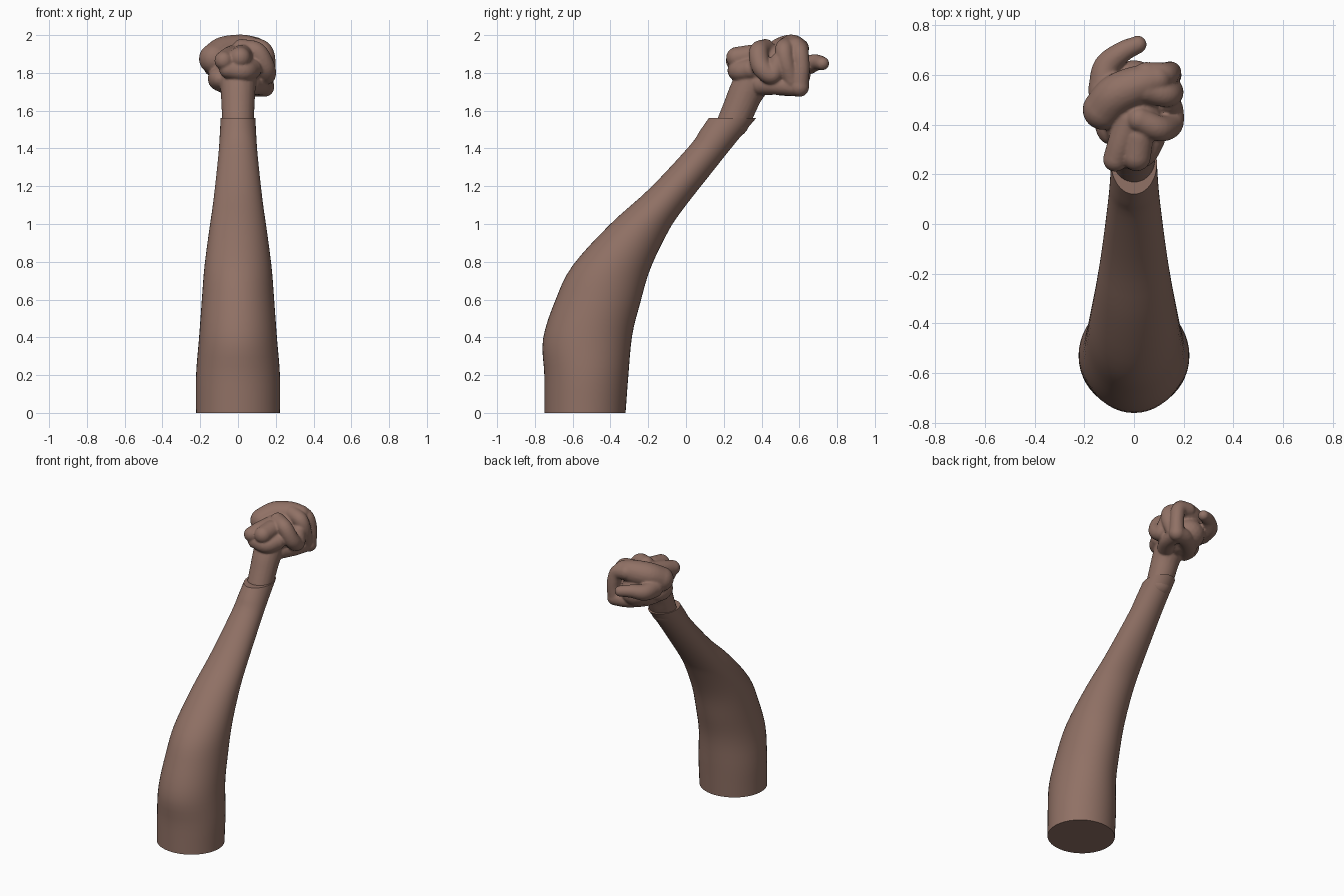
import bpy, bmesh, math
from mathutils import Vector, Matrix

if "Cube" in bpy.data.objects:
    bpy.data.objects.remove(bpy.data.objects["Cube"])

skin = bpy.data.materials.new("brown skin")
skin.diffuse_color = (0.28, 0.165, 0.13, 1)
skin.use_nodes = True
skin.node_tree.nodes["Principled BSDF"].inputs["Base Color"].default_value = skin.diffuse_color


def finish(bm, name):
    bmesh.ops.recalc_face_normals(bm, faces=bm.faces)
    me = bpy.data.meshes.new(name)
    bm.to_mesh(me)
    bm.free()
    me.materials.append(skin)
    ob = bpy.data.objects.new(name, me)
    bpy.context.collection.objects.link(ob)
    bpy.ops.object.select_all(action='DESELECT')
    bpy.context.view_layer.objects.active = ob
    ob.select_set(True)
    return ob


def spline(pts, steps):
    """Catmull-Rom through tuples of any length."""
    p = [Vector(q) for q in pts]
    p = [p[0] * 2 - p[1]] + p + [p[-1] * 2 - p[-2]]
    out = []
    for i in range(1, len(p) - 2):
        a, b, c, d = p[i - 1:i + 3]
        for k in range(steps):
            t = k / steps
            out.append(0.5 * (2 * b + (c - a) * t + (2 * a - 5 * b + 4 * c - d) * t * t
                              + (3 * b - a - 3 * c + d) * t ** 3))
    return out + [p[-2]]


def ball(bm, c, r):
    m = Matrix.Translation(c) @ Matrix.Diagonal((*r, 1))
    bmesh.ops.create_icosphere(bm, subdivisions=3, radius=1, matrix=m)


def finger(bm, pts):
    """Rounded tube: points are (x, y, z, radius)."""
    for x, y, z, r in spline(pts, 7):
        ball(bm, (x, y, z), (r, r, r))


# Arm: elliptical rings given by back edge (y, z), front edge (y, z), half width
RINGS = [
    (-.75, 0, -.32, 0, .222), (-.75, .2, -.305, .2, .222),
    (-.757, .39, -.285, .41, .206), (-.69, .60, -.243, .58, .192),
    (-.60, .78, -.19, .76, .178), (-.40, 1.0, -.105, .94, .152),
    (-.19, 1.19, -.03, 1.06, .13), (.02, 1.415, .15, 1.29, .105),
    (.075, 1.495, .262, 1.43, .097), (.12, 1.56, .372, 1.562, .092)]
bm = bmesh.new()
N = 48
loops = []
for ay, az, by, bz, w in spline(RINGS, 4):
    a, b = Vector((0, ay, az)), Vector((0, by, bz))
    mid, half = (a + b) / 2, (b - a) / 2
    loops.append([bm.verts.new(mid + half * math.cos(t) + Vector((w * math.sin(t), 0, 0)))
                  for t in (2 * math.pi * i / N for i in range(N))])
for lo, hi in zip(loops, loops[1:]):
    for i in range(N):
        j = (i + 1) % N
        bm.faces.new((lo[i], lo[j], hi[j], hi[i]))
bm.faces.new(loops[0])
bm.faces.new(loops[-1])
finish(bm, "forearm")
bpy.ops.object.shade_smooth_by_angle(angle=math.radians(40))

# Fist: overlapping rounded shapes fused by a remesh
bm = bmesh.new()
finger(bm, [(0, .25, 1.54, .085), (0, .285, 1.62, .088), (0, .32, 1.70, .092),
            (0, .37, 1.78, .10)])                                        # wrist
ball(bm, (0, .45, 1.82), (.125, .19, .13))                               # palm
ball(bm, (0, .54, 1.79), (.11, .12, .10))                                # fingers core
ball(bm, (-.10, .42, 1.77), (.06, .10, .065))                            # outer palm pad
finger(bm, [(-.125, .46, 1.875, .082), (-.07, .52, 1.91, .084),
            (.02, .56, 1.925, .078), (.09, .58, 1.93, .06)])             # folded top finger
finger(bm, [(-.12, .54, 1.84, .065), (-.11, .63, 1.84, .055), (-.05, .69, 1.855, .043),
            (.015, .722, 1.85, .036)])                                   # sticking out fingertip
finger(bm, [(.02, .42, 1.93, .05), (.10, .385, 1.91, .052), (.145, .40, 1.83, .052),
            (.15, .455, 1.79, .05), (.14, .49, 1.86, .046)])             # first curled finger
finger(bm, [(.05, .54, 1.94, .055), (.13, .52, 1.92, .05), (.155, .53, 1.85, .045),
            (.14, .56, 1.76, .045)])                                     # second curled finger
finger(bm, [(.05, .60, 1.93, .052), (.12, .60, 1.91, .05), (.145, .61, 1.83, .045),
            (.14, .60, 1.73, .05)])                                      # third curled finger
finger(bm, [(.14, .60, 1.725, .052), (.05, .58, 1.73, .055), (-.04, .50, 1.74, .06),
            (-.09, .40, 1.76, .06)])                                     # lower edge of the fist
finger(bm, [(.13, .59, 1.725, .05), (.11, .48, 1.735, .052), (.06, .40, 1.74, .06)])
finger(bm, [(-.075, .26, 1.865, .05), (-.05, .33, 1.88, .055),
            (-.02, .42, 1.89, .06)])                                     # front knuckles
finger(bm, [(.01, .27, 1.88, .058), (.02, .35, 1.89, .06)])
finger(bm, [(-.05, .27, 1.82, .05), (.03, .28, 1.81, .055), (.07, .34, 1.82, .055)])
fist = finish(bm, "fist")
fuse = fist.modifiers.new("fuse", 'REMESH')
fuse.mode = 'VOXEL'
fuse.voxel_size = 0.007
fuse.use_smooth_shade = True
soft = fist.modifiers.new("soften", 'SMOOTH')
soft.factor = 0.5
soft.iterations = 4
bpy.ops.object.shade_smooth()
